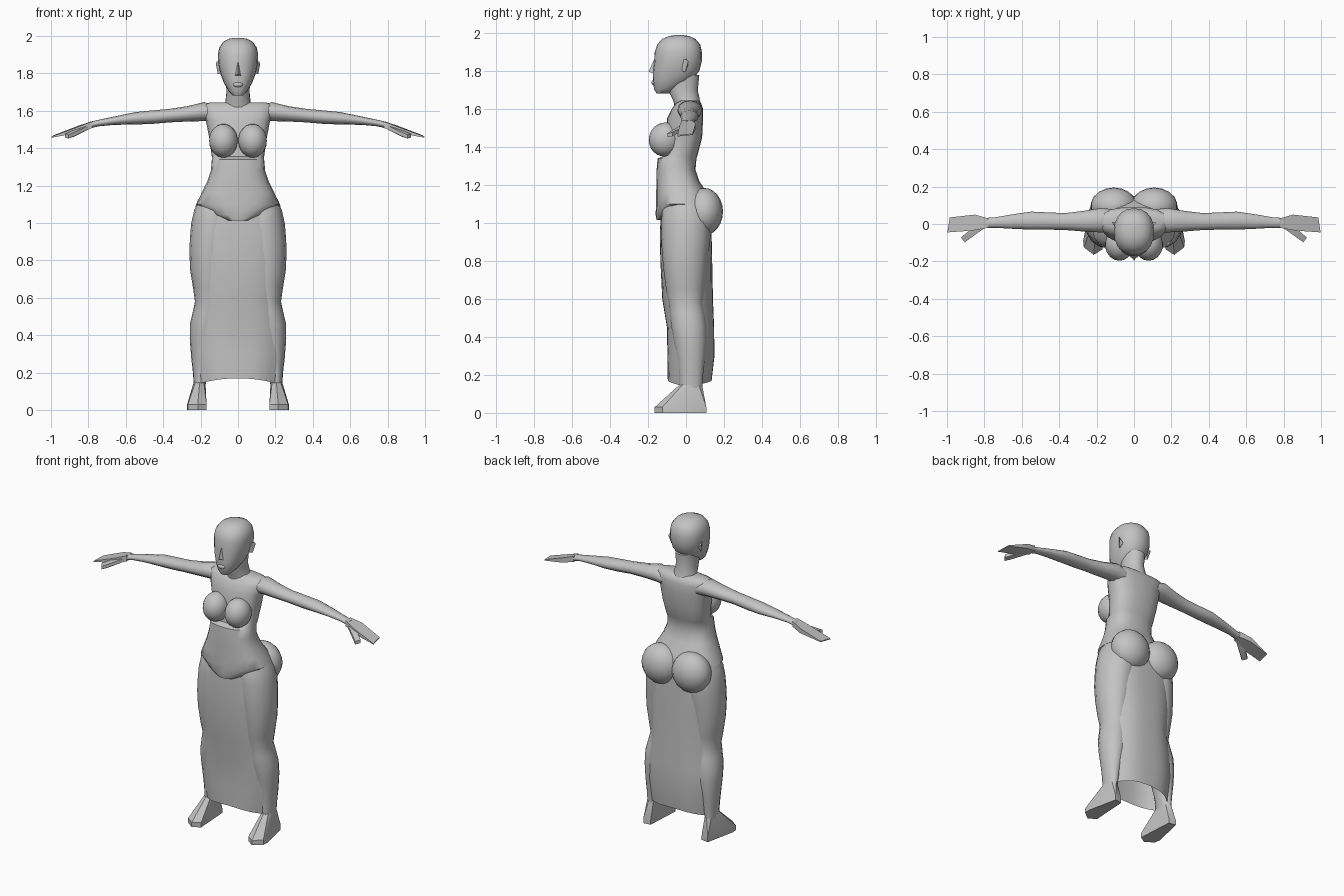
import bpy, bmesh, math
from mathutils import Matrix, Vector

old = bpy.data.objects.get("Cube")
if old:
    bpy.data.objects.remove(old, do_unlink=True)

clay = bpy.data.materials.new("clay grey")
clay.use_nodes = True
clay.diffuse_color = (0.55, 0.55, 0.55, 1)
clay.node_tree.nodes["Principled BSDF"].inputs["Base Color"].default_value = (0.55, 0.55, 0.55, 1)


def finish(name, bm, mirror=False, angle=50):
    """Turn a bmesh into a smooth shaded object, optionally mirrored in x."""
    bmesh.ops.recalc_face_normals(bm, faces=bm.faces)
    mesh = bpy.data.meshes.new(name)
    bm.to_mesh(mesh)
    bm.free()
    mesh.materials.append(clay)
    ob = bpy.data.objects.new(name, mesh)
    bpy.context.collection.objects.link(ob)
    bpy.ops.object.select_all(action='DESELECT')
    ob.select_set(True)
    bpy.context.view_layer.objects.active = ob
    bpy.ops.object.shade_smooth_by_angle(angle=math.radians(angle))
    if mirror:
        mod = ob.modifiers.new("mirror", 'MIRROR')
        mod.use_mirror_merge = False
    return ob


def loft(name, rings, along='z', power=1.0, mirror=False, n=20):
    """Skin oval rings, each (position, u low, u high, v low, v high)."""
    bm = bmesh.new()
    loops = []
    for p, u0, u1, v0, v1 in rings:
        loop = []
        for i in range(n):
            t = math.tau * i / n
            c, s = math.cos(t), math.sin(t)
            u = (u0 + u1) / 2 + (u1 - u0) / 2 * math.copysign(abs(c) ** power, c)
            v = (v0 + v1) / 2 + (v1 - v0) / 2 * math.copysign(abs(s) ** power, s)
            loop.append(bm.verts.new((u, v, p) if along == 'z' else (p, u, v)))
        loops.append(loop)
    for a, b in zip(loops, loops[1:]):
        for i in range(n):
            j = (i + 1) % n
            bm.faces.new((a[i], a[j], b[j], b[i]))
    bm.faces.new(loops[0])
    bm.faces.new(loops[-1])
    return finish(name, bm, mirror)


def ball(name, centre, radii, mirror=False, tilt=0):
    bm = bmesh.new()
    place = (Matrix.Translation(centre) @ Matrix.Rotation(tilt, 4, 'X')
             @ Matrix.Diagonal((*radii, 1)))
    bmesh.ops.create_uvsphere(bm, u_segments=18, v_segments=12, radius=1, matrix=place)
    return finish(name, bm, mirror)


def hull(name, points, mirror=True):
    bm = bmesh.new()
    for p in points:
        bm.verts.new(p)
    res = bmesh.ops.convex_hull(bm, input=bm.verts)
    bmesh.ops.delete(bm, geom=[v for v in res["geom_interior"] if isinstance(v, bmesh.types.BMVert)],
                     context='VERTS')
    return finish(name, bm, mirror, 35)


def panel(name, rows, hem, n=12):
    """Curved cloth panel; each row is (z, half width, middle y, edge y)."""
    bm = bmesh.new()
    grid = []
    for k, (z, w, mid, edge) in enumerate(rows):
        line = []
        for i in range(n + 1):
            s = 2 * i / n - 1
            drop = hem * s * s if k == len(rows) - 1 else 0
            line.append(bm.verts.new((w * s, mid + (edge - mid) * abs(s) ** 3, z - drop)))
        grid.append(line)
    for a, b in zip(grid, grid[1:]):
        for i in range(n):
            bm.faces.new((a[i], a[i + 1], b[i + 1], b[i]))
    return finish(name, bm)


def sym(z, x, y0, y1):
    return (z, -x, x, y0, y1)


# Torso: belly edge, waist, ribs, shoulders
loft("torso", [
    sym(1.015, .07, -.155, 0), sym(1.045, .14, -.16, .06), sym(1.1, .222, -.158, .13),
    sym(1.16, .195, -.157, .11), sym(1.22, .165, -.156, .07), sym(1.28, .145, -.155, .05),
    sym(1.34, .14, -.15, .055), sym(1.355, .14, -.115, .06), sym(1.45, .153, -.105, .085),
    sym(1.55, .172, -.1, .09), sym(1.6, .19, -.075, .09), sym(1.63, .19, -.055, .08),
    sym(1.645, .15, -.03, .06)], power=.8)
ball("bust", (.078, -.11, 1.44), (.077, .086, .09), True, -.25)
ball("buttocks", (.108, .095, 1.06), (.125, .1, .125), True)

# Neck and head
loft("neck", [sym(1.6, .085, -.06, .085), sym(1.64, .068, -.065, .075),
              sym(1.7, .062, -.095, .062), sym(1.78, .065, -.1, .07)])
loft("head", [
    sym(1.682, .028, -.155, -.09), sym(1.705, .05, -.168, -.05), sym(1.75, .076, -.175, .03),
    sym(1.8, .095, -.174, .07), sym(1.85, .105, -.168, .083), sym(1.9, .108, -.165, .084),
    sym(1.94, .1, -.152, .075), sym(1.97, .078, -.125, .05), sym(1.985, .05, -.09, .015),
    sym(1.99, .02, -.06, -.015)], power=.9)
hull("nose", [(0, -.16, 1.88), (0, -.197, 1.797), (.02, -.165, 1.785), (-.02, -.165, 1.785),
              (0, -.15, 1.78)], False)
ball("lips", (0, -.168, 1.74), (.026, .014, .014))
hull("ear", [(.09, -.03, 1.855), (.113, 0, 1.865), (.118, .012, 1.85), (.108, -.005, 1.795),
             (.095, -.02, 1.8), (.09, .01, 1.83)])

# Arms
loft("arm", [
    (.12, -.045, .08, 1.54, 1.625), (.18, -.045, .085, 1.545, 1.647),
    (.27, -.04, .07, 1.543, 1.625), (.37, -.032, .058, 1.538, 1.61),
    (.46, -.03, .062, 1.53, 1.602), (.55, -.03, .066, 1.527, 1.593),
    (.66, -.025, .05, 1.525, 1.57), (.74, -.02, .036, 1.518, 1.553),
    (.8, -.022, .032, 1.505, 1.54)], along='x', mirror=True, n=12)

# Hands: flat mitten and a separate thumb
hull("hand", [(x, y, z + t) for x, y, z, t in (
    (.78, -.02, 1.508, .036), (.78, .03, 1.508, .036), (.85, .05, 1.492, .03),
    (.86, -.035, 1.482, .03), (.985, .035, 1.464, .006), (.998, -.045, 1.456, .006))
    for t in (0, t)])
hull("thumb", [(x, y, z + t) for x, y, z in (
    (.79, -.015, 1.505), (.85, -.01, 1.49), (.88, -.075, 1.46),
    (.905, -.098, 1.452), (.925, -.072, 1.457)) for t in (0, .02)])

# Legs
loft("leg", [
    (1.14, .02, .2, -.1, .1), (1.07, .02, .234, -.125, .12), (1.0, .02, .25, -.13, .13),
    (.92, .03, .257, -.13, .128), (.85, .04, .26, -.127, .12), (.75, .055, .256, -.118, .112),
    (.65, .075, .24, -.105, .1), (.58, .085, .23, -.09, .09), (.52, .09, .243, -.085, .1),
    (.46, .095, .257, -.078, .108), (.38, .11, .258, -.065, .11), (.28, .14, .25, -.045, .1),
    (.2, .162, .241, -.035, .09), (.13, .174, .236, -.033, .085)], mirror=True, n=16)

# Feet: sole outline hulled up to the ankle
sole = [(.182, .1), (.23, .107), (.272, -.09), (.268, -.125), (.215, -.165), (.168, -.135)]
ankle = [(.205 + .031 * math.cos(i * math.pi / 4), .026 + .058 * math.sin(i * math.pi / 4), .15)
         for i in range(8)]
hull("foot", [(x, y, z) for x, y in sole for z in (0, .03)] + ankle)

# Skirt panels between the legs
panel("skirt_front", [
    (1.08, .19, -.13, -.08), (.95, .215, -.138, -.09), (.8, .22, -.135, -.085),
    (.6, .2, -.125, -.06), (.45, .215, -.1, -.05), (.3, .215, -.098, -.04),
    (.17, .197, -.096, -.03)], .025)
panel("skirt_back", [
    (1.06, .19, .13, .08), (.93, .21, .135, .08), (.8, .215, .138, .08),
    (.6, .2, .142, .06), (.45, .215, .148, .08), (.3, .215, .15, .08),
    (.17, .197, .135, .07)], .02)
